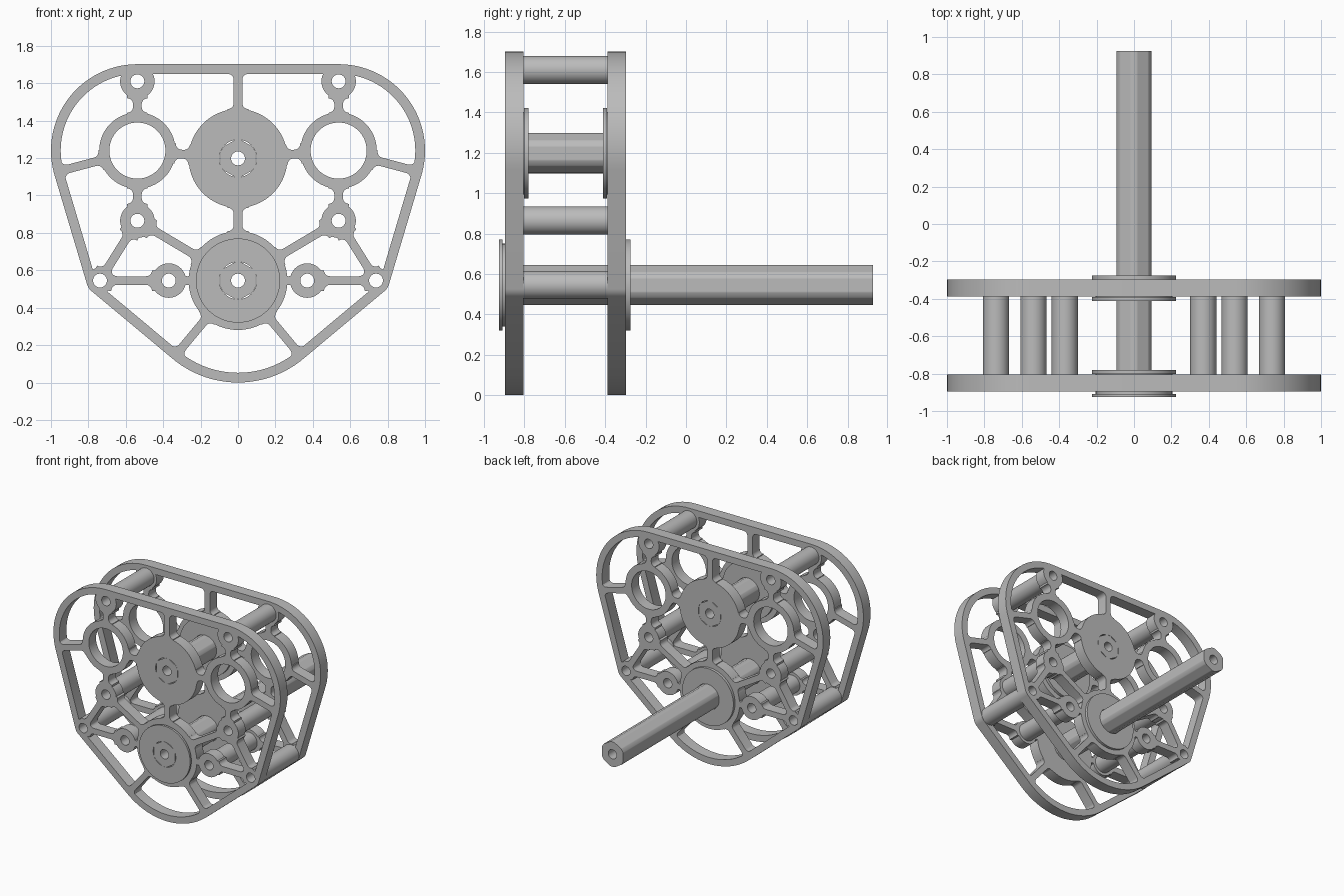
import bpy, bmesh
from math import sin, cos, pi, sqrt, radians
from mathutils import Vector
from mathutils.geometry import convex_hull_2d

if "Cube" in bpy.data.objects:
    bpy.data.objects.remove(bpy.data.objects["Cube"])

grey = bpy.data.materials.new("machined grey")
grey.use_nodes = True
colour = (0.50, 0.50, 0.50, 1)
grey.diffuse_color = colour
grey.node_tree.nodes["Principled BSDF"].inputs["Base Color"].default_value = colour

# Main centres in the (x, z) plane
UPPER, LOWER = (0, 1.198), (0, 0.545)
RING, TOP, MID = (0.538, 1.24), (0.538, 1.61), (0.538, 0.865)
NEAR, CORNER = (0.37, 0.545), (0.738, 0.545)
POSTS = [TOP, MID, NEAR, CORNER]
FRONT, BACK, THICK = -0.895, -0.388, 0.09
BOLT, BORE, BODY, FLANGE = 0.037, 0.1, 0.2, 0.225


def finish(name, bm):
    bmesh.ops.recalc_face_normals(bm, faces=bm.faces)
    mesh = bpy.data.meshes.new(name)
    bm.to_mesh(mesh)
    bm.free()
    mesh.materials.append(grey)
    obj = bpy.data.objects.new(name, mesh)
    bpy.context.collection.objects.link(obj)
    return obj


def smooth(obj):
    bpy.ops.object.select_all(action='DESELECT')
    obj.select_set(True)
    bpy.context.view_layer.objects.active = obj
    bpy.ops.object.shade_smooth_by_angle(angle=radians(25))


def prism(bm, points, y0, y1):
    """Extrude an (x, z) polygon along y."""
    face = bm.faces.new([bm.verts.new((x, y0, z)) for x, z in points])
    out = bmesh.ops.extrude_face_region(bm, geom=[face])["geom"]
    moved = [v for v in out if isinstance(v, bmesh.types.BMVert)]
    bmesh.ops.translate(bm, verts=moved, vec=(0, y1 - y0, 0))


def circle(c, r, n=64):
    return [(c[0] + r * cos(2 * pi * i / n), c[1] + r * sin(2 * pi * i / n)) for i in range(n)]


def lathe(name, c, profile, n=72, shape=None):
    """Revolve a closed (radius, y) profile; shape limits the radius by angle."""
    bm = bmesh.new()
    rows = []
    for i in range(n):
        a = 2 * pi * i / n
        row = []
        for r, y in profile:
            q = min(r, shape(a)) if shape else r
            row.append(bm.verts.new((c[0] + q * cos(a), y, c[1] + q * sin(a))))
        rows.append(row)
    m = len(profile)
    for i in range(n):
        p, q = rows[i], rows[(i + 1) % n]
        for j in range(m):
            k = (j + 1) % m
            bm.faces.new((p[j], p[k], q[k], q[j]))
    obj = finish(name, bm)
    smooth(obj)
    return obj


def tube(name, c, inner, outer, y0, y1, **kw):
    return lathe(name, c, [(inner, y0), (outer, y0), (outer, y1), (inner, y1)], **kw)


def outline(inset):
    """Belt-like hull round the corner circles."""
    pts = []
    for s in (-1, 1):
        for c, r in ((RING, 0.462), (CORNER, 0.072), (LOWER, 0.545)):
            pts += circle((s * c[0], c[1]), r - inset, 96)
    pts = [Vector(p) for p in pts]
    return [pts[i] for i in convex_hull_2d(pts)]


def spoke(bm, a, b, ra, rb, y0, y1, width=0.046, fillet=0.032):
    """Bar from rim of circle a to rim of circle b, with filleted ends."""
    a, b = Vector(a), Vector(b)
    d = (b - a).normalized()
    n = Vector((-d.y, d.x))
    start, length = a + d * ra, (b - a).length - ra - rb
    f = min(fillet, length / 2.2)
    ease = [f * (1 - cos(pi / 2 * i / 6)) for i in range(7)]
    stations = [(-0.015, f)]
    flare = [(t, f - sqrt(max(0, f * f - (f - t) ** 2))) for t in ease]
    stations += flare + [(length - t, h) for t, h in reversed(flare)]
    stations.append((length + 0.015, f))
    left = [start + d * t + n * (width / 2 + h) for t, h in stations]
    right = [start + d * t - n * (width / 2 + h) for t, h in reversed(stations)]
    prism(bm, left + right, y0, y1)


def boolean(obj, other, operation):
    mod = obj.modifiers.new(operation.title(), 'BOOLEAN')
    mod.object, mod.operation, mod.solver, mod.use_self = other, operation, 'EXACT', True
    other.hide_render = True


# Side plate: rim, bosses and filleted spokes joined, then bored
y0, y1 = FRONT, FRONT + THICK
bm = bmesh.new()
prism(bm, outline(0), y0, y1)
plate = finish("front_plate", bm)

bm = bmesh.new()
prism(bm, outline(0.052), y0 - 0.1, y1 + 0.1)
window = finish("rim_cutter", bm)

web_bm, hole_bm = bmesh.new(), bmesh.new()
for c in (UPPER, LOWER):
    prism(web_bm, circle(c, 0.264, 96), y0, y1)
    prism(hole_bm, circle(c, BODY, 72), y0 - 0.1, y1 + 0.1)
spoke(web_bm, UPPER, (0, 1.65), 0.264, 0, y0, y1)
spoke(web_bm, UPPER, LOWER, 0.264, 0.264, y0, y1)
for s in (-1, 1):
    def m(p):
        return (s * p[0], p[1])
    for c, r, h in ((RING, 0.204, 0.15), (TOP, 0.092, BOLT), (MID, 0.092, BOLT),
                    (NEAR, 0.092, BOLT), (CORNER, 0.07, BOLT)):
        prism(web_bm, circle(m(c), r), y0, y1)
        prism(hole_bm, circle(m(c), h), y0 - 0.1, y1 + 0.1)
    for a, b, ra, rb in ((TOP, RING, 0.09, 0.202), (RING, MID, 0.202, 0.09),
                         (RING, UPPER, 0.202, 0.262), (RING, (0.935, 1.135), 0.202, 0),
                         (LOWER, NEAR, 0.25, 0.08), (NEAR, CORNER, 0.09, 0.06),
                         (LOWER, MID, 0.262, 0.09), (MID, CORNER, 0.09, 0.06),
                         (LOWER, (0.317, 0.165), 0.262, 0)):
        spoke(web_bm, m(a), m(b), ra, rb, y0, y1)
web = finish("web_helper", web_bm)
holes = finish("hole_cutter", hole_bm)
boolean(plate, window, 'DIFFERENCE')
boolean(plate, web, 'UNION')
boolean(plate, holes, 'DIFFERENCE')

# Bake the booleans, then copy the plate to the back
graph = bpy.context.evaluated_depsgraph_get()
baked = bpy.data.meshes.new_from_object(plate.evaluated_get(graph))
plate.modifiers.clear()
plate.data = baked
for helper in (window, web, holes):
    bpy.data.objects.remove(helper)
smooth(plate)
back = plate.copy()
back.name = "back_plate"
back.location.y = BACK - FRONT
bpy.context.collection.objects.link(back)

# Tubular spacers between the plates
for side, s in (("left", 1), ("right", -1)):
    for label, c in zip(("top", "middle", "inner", "corner"), POSTS):
        tube(f"{side}_{label}_spacer", (s * c[0], c[1]), BOLT, 0.07, y1, BACK)


# Flanged bearings: a body in the plate and a flange on one side
def bearing(name, c, outer, seat, end, neck):
    lathe(name, c, [(BORE, outer), (FLANGE, outer), (FLANGE, neck), (BODY + 0.005, neck),
                    (BODY + 0.005, seat), (BODY, seat), (BODY, end), (BORE, end)])


back_out = BACK + THICK
bearing("upper_front_bearing", UPPER, y1 + 0.024, y1, y0, y1 + 0.002)
bearing("upper_back_bearing", UPPER, BACK - 0.024, BACK, back_out, BACK - 0.002)
bearing("lower_front_bearing", LOWER, -0.925, y0, y1, -0.908)
bearing("lower_back_bearing", LOWER, back_out + 0.023, back_out, BACK, back_out + 0.002)


# Hexagonal shafts with rounded corners and a bolt hole
def hexagon(a):
    return 0.0935 / cos((a + pi / 6) % (pi / 3) - pi / 6)


tube("upper_shaft", UPPER, BOLT, 0.0995, y0, back_out, n=144, shape=hexagon)
tube("lower_shaft", LOWER, BOLT, 0.0995, -0.925, 0.925, n=144, shape=hexagon)
